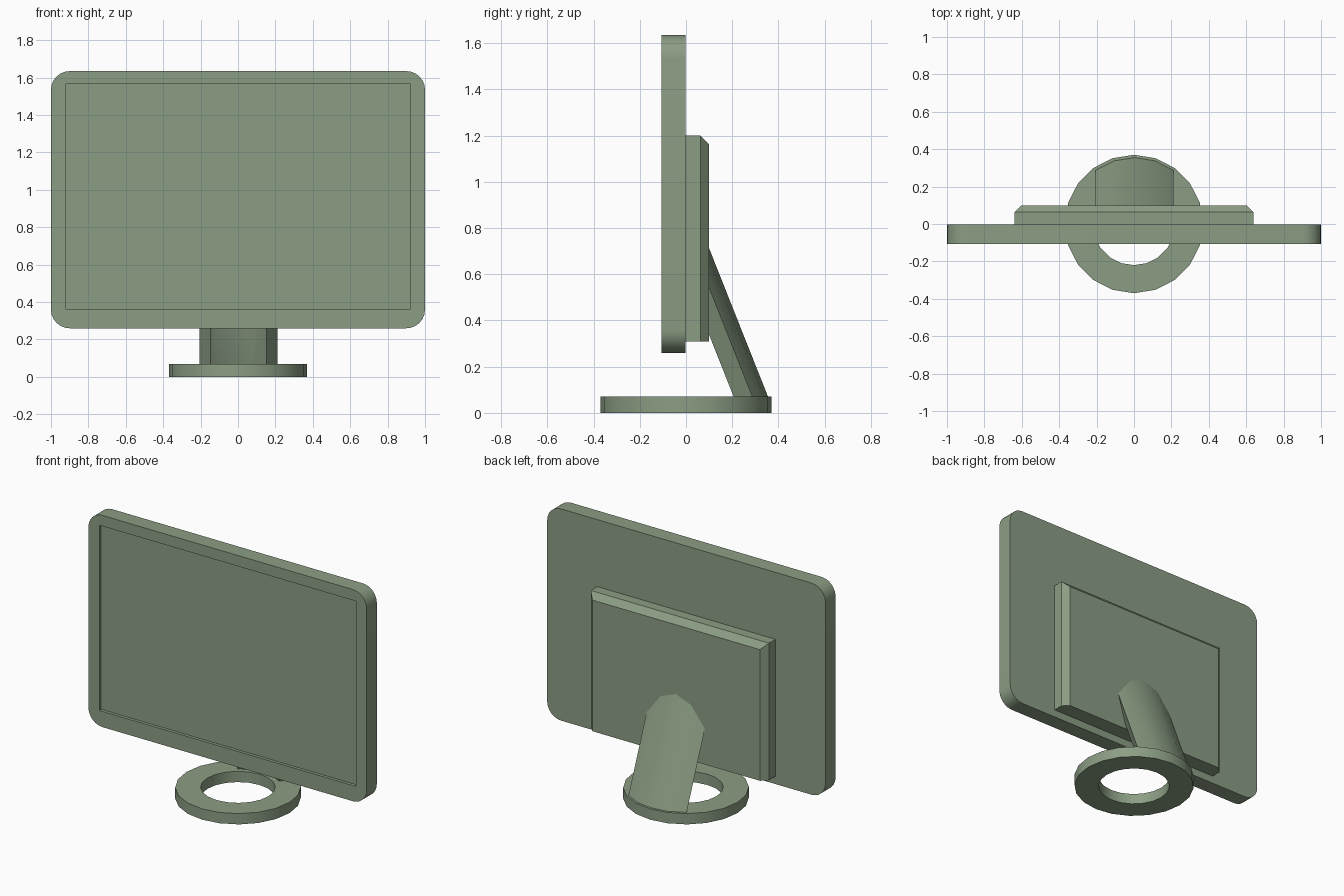
import bpy
from math import radians, sin, cos, pi

if "Cube" in bpy.data.objects:
    bpy.data.objects.remove(bpy.data.objects["Cube"])

mat = bpy.data.materials.new("sage_green")
mat.diffuse_color = (0.26, 0.34, 0.23, 1)
mat.use_nodes = True
mat.node_tree.nodes["Principled BSDF"].inputs["Base Color"].default_value = mat.diffuse_color


def make(name, verts, faces):
    mesh = bpy.data.meshes.new(name)
    mesh.from_pydata(verts, [], faces)
    mesh.validate()
    mesh.materials.append(mat)
    ob = bpy.data.objects.new(name, mesh)
    bpy.context.collection.objects.link(ob)
    bpy.ops.object.select_all(action='DESELECT')
    ob.select_set(True)
    bpy.context.view_layer.objects.active = ob
    # consistent outward normals
    bpy.ops.object.mode_set(mode='EDIT')
    bpy.ops.mesh.select_all(action='SELECT')
    bpy.ops.mesh.normals_make_consistent(inside=False)
    bpy.ops.object.mode_set(mode='OBJECT')
    bpy.ops.object.shade_smooth_by_angle(angle=radians(30))
    return ob


def loft(name, rings, closed=False):
    """Skin equal-length rings; cap the ends, or join last to first."""
    n = len(rings[0])
    verts = [v for r in rings for v in r]
    faces = []
    for k in range(len(rings) if closed else len(rings) - 1):
        a, b = k * n, (k + 1) % len(rings) * n
        faces += [(a + i, a + (i + 1) % n, b + (i + 1) % n, b + i) for i in range(n)]
    if not closed:
        faces += [tuple(range(n)), tuple(range(len(verts) - n, len(verts)))]
    return make(name, verts, faces)


# Screen: rounded slab with a shallow rectangular recess in the front
X, Z0, Z1, R, SEG = 1.0, 0.26, 1.635, 0.1, 6
YF, YB, DEPTH = -0.107, -0.003, 0.02
outline = []
corners = [(1, Z1 - R), (-1, Z1 - R), (-1, Z0 + R), (1, Z0 + R)]
for c, (sx, cz) in enumerate(corners):
    for i in range(SEG + 1):
        a = c * pi / 2 + i * pi / 2 / SEG
        outline.append((sx * (X - R) + R * cos(a), cz + R * sin(a)))
n = len(outline)
inner = [(0.922, 1.565), (-0.922, 1.565), (-0.922, 0.362), (0.922, 0.362)]
verts = [(x, YF, z) for x, z in outline] + [(x, YB, z) for x, z in outline]
verts += [(x, YF, z) for x, z in inner] + [(x, YF + DEPTH, z) for x, z in inner]
faces = [(i, (i + 1) % n, n + (i + 1) % n, n + i) for i in range(n)]
faces.append(tuple(range(n, 2 * n)))
f, r = 2 * n, 2 * n + 4
for c in range(4):
    s, d = c * (SEG + 1), (c + 1) % 4
    faces.append((f + c, *range(s, s + SEG + 1)))
    faces.append((f + c, s + SEG, (s + SEG + 1) % n, f + d))
    faces.append((f + c, f + d, r + d, r + c))
faces.append((r, r + 1, r + 2, r + 3))
make("screen", verts, faces)


# Rear housing: box chamfered on the top and sides, square at the bottom
def rect(y, inset):
    x, top, bottom = 0.64 - inset, 1.2 - inset, 0.31
    return [(-x, y, bottom), (x, y, bottom), (x, y, top), (-x, y, top)]


loft("rear_housing", [rect(-0.015, 0), rect(0.063, 0), rect(0.1, 0.038)])


# Base: flat 20-sided ring
def circle(rad, z):
    return [(rad * cos(i * pi / 10), rad * sin(i * pi / 10), z) for i in range(20)]


loft("base_ring", [circle(0.37, 0), circle(0.37, 0.07),
                   circle(0.22, 0.07), circle(0.22, 0)], closed=True)

# Stand: curved section of the ring swept up at a slant into the housing
angles = [radians(a) for a in (54, 72, 90, 108, 126)]
section = [(0.355 * cos(a), 0.355 * sin(a)) for a in angles]
section += [(0.255 * cos(a), 0.255 * sin(a)) for a in reversed(angles)]
SLOPE, Y_END, Z_LOW = 0.397, 0.07, 0.05
low = [(x + 0.003, y + (0.07 - Z_LOW) * SLOPE, Z_LOW) for x, y in section]
high = [(x + 0.003, Y_END, 0.07 + (y - Y_END) / SLOPE) for x, y in section]
loft("stand_neck", [low, high])
